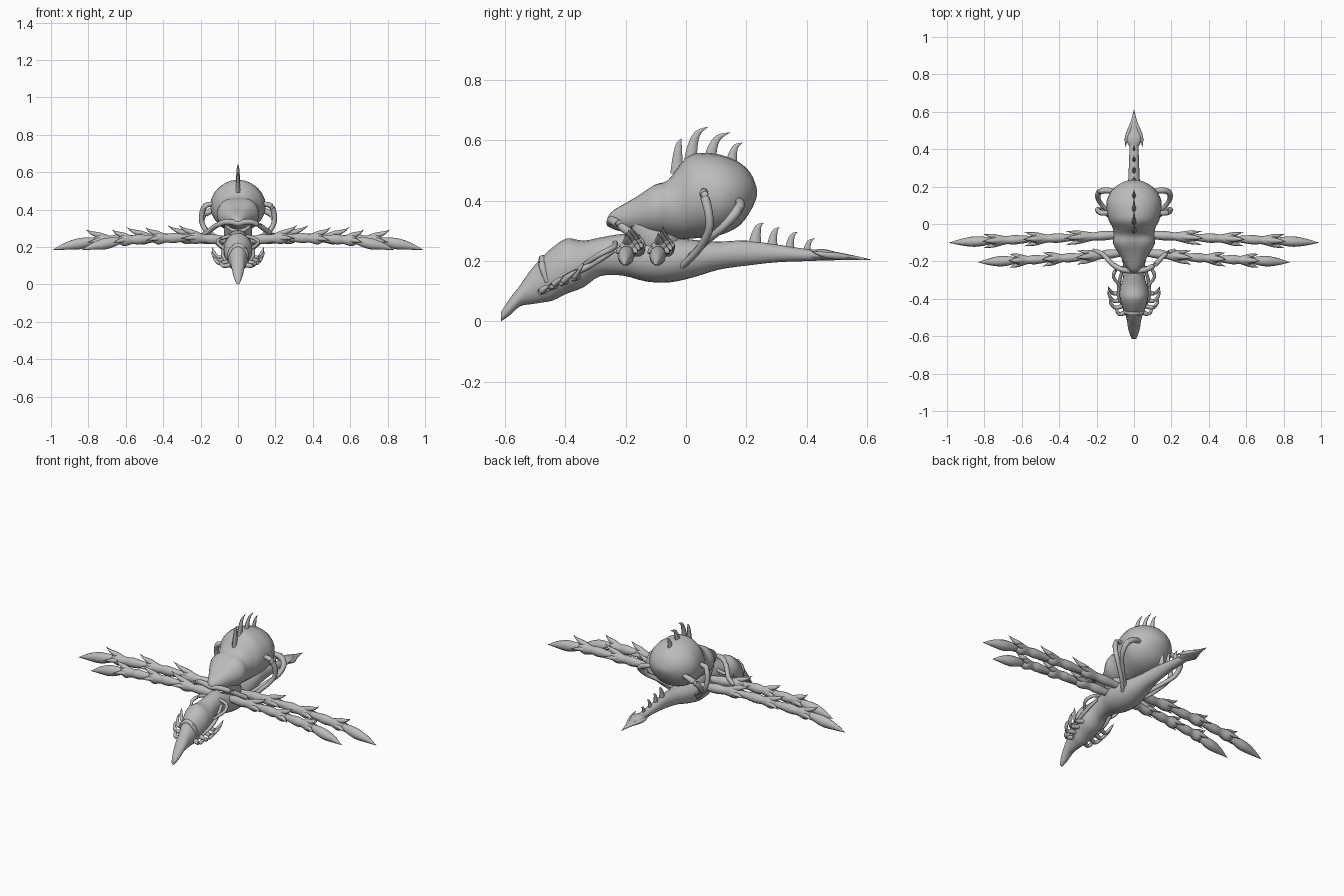
import bpy, bmesh, math
from mathutils import Vector

GREY = bpy.data.materials.new("shell_grey")
GREY.diffuse_color = (0.5, 0.5, 0.5, 1)


def smooth(rows, steps):
    """Catmull-Rom interpolation of equal-length tuples."""
    out = []
    for i in range(len(rows) - 1):
        a, b, c, d = (rows[max(i - 1, 0)], rows[i], rows[i + 1], rows[min(i + 2, len(rows) - 1)])
        for s in range(steps):
            t = s / steps
            out.append(tuple(0.5 * (2 * q + (r - p) * t + (2 * p - 5 * q + 4 * r - w) * t * t
                                    + (3 * q - p - 3 * r + w) * t ** 3)
                             for p, q, r, w in zip(a, b, c, d)))
    return out + [rows[-1]]


def skin(name, rings, angle=50):
    """Join rings of points into one closed surface."""
    bm = bmesh.new()
    vs = [[bm.verts.new(p) for p in ring] for ring in rings]
    n = len(vs[0])
    for a, b in zip(vs, vs[1:]):
        for i in range(n):
            j = (i + 1) % n
            bm.faces.new((a[i], a[j], b[j], b[i]))
    bm.faces.new(vs[0])
    bm.faces.new(vs[-1])
    bmesh.ops.recalc_face_normals(bm, faces=bm.faces)
    me = bpy.data.meshes.new(name)
    bm.to_mesh(me)
    bm.free()
    me.materials.append(GREY)
    ob = bpy.data.objects.new(name, me)
    bpy.context.collection.objects.link(ob)
    bpy.ops.object.select_all(action='DESELECT')
    ob.select_set(True)
    bpy.context.view_layer.objects.active = ob
    bpy.ops.object.shade_smooth_by_angle(angle=math.radians(angle))
    return ob


def loft(name, rows, n=20, steps=3, crease=0):
    """Sections along y: (y, top z, bottom z, half width, crease depth)."""
    rings = []
    for y, top, bot, w, *k in smooth(rows, steps):
        h, m = max((top - bot) / 2, .001), (top + bot) / 2
        notch = k[0] if k else 0
        ring = []
        for i in range(n):
            a = 2 * math.pi * i / n
            dip = notch * max(0, math.sin(a)) ** 10
            ring.append((max(w, .001) * math.cos(a), y, m + h * math.sin(a) - dip))
        rings.append(ring)
    return skin(name, rings)


def tube(name, rows, n=8, steps=4, flat=1.0, angle=50):
    """Round limb through (x, y, z, radius); flat scales the sideways radius."""
    pts = smooth(rows, steps)
    rings = []
    for i, (x, y, z, r) in enumerate(pts):
        d = (Vector(pts[min(i + 1, len(pts) - 1)][:3]) - Vector(pts[max(i - 1, 0)][:3])).normalized()
        ref = Vector((1, 0, 0)) if abs(d.x) < .75 else Vector((0, 1, 0))
        u = (ref - d * ref.dot(d)).normalized()
        v = d.cross(u)
        r = max(r, .0006)
        rings.append([Vector((x, y, z)) + u * (r * flat * math.cos(2 * math.pi * k / n))
                      + v * (r * math.sin(2 * math.pi * k / n)) for k in range(n)])
    return skin(name, rings, angle)


def both(name, rows, **kw):
    """The same limb on the left and the right."""
    for side, s in (("left", -1), ("right", 1)):
        tube(f"{name}_{side}", [(s * x, y, z, r) for x, y, z, r in rows], **kw)


# Long lower body from snout to tail
loft("lower_body", [
    (-.614, .03, .0, .012), (-.585, .075, .02, .024), (-.55, .12, .05, .033),
    (-.515, .17, .057, .038), (-.475, .215, .063, .05), (-.44, .247, .07, .064),
    (-.395, .275, .092, .076), (-.34, .268, .113, .074), (-.285, .278, .15, .058),
    (-.21, .29, .152, .06), (-.13, .285, .132, .08), (-.05, .28, .13, .085),
    (.03, .27, .148, .07), (.11, .265, .172, .05), (.2, .268, .185, .034),
    (.3, .255, .196, .028), (.4, .24, .2, .024), (.5, .23, .203, .016), (.612, .206, .203, .001)])
# Brow ridge over the snout
tube("snout_collar", [(-.05, -.46, .13, .008), (-.04, -.475, .18, .012), (0, -.475, .207, .014),
                      (.04, -.475, .18, .012), (.05, -.46, .13, .008)])

# Raised abdomen with a paired front lobe
loft("abdomen", [
    (-.26, .345, .322, .012, 0), (-.24, .372, .305, .035, .003), (-.17, .42, .29, .075, .012),
    (-.105, .468, .28, .112, .018), (-.06, .478, .275, .108, .01), (-.02, .52, .272, .115, 0),
    (.02, .555, .275, .135, 0), (.08, .558, .28, .147, 0), (.13, .548, .292, .145, 0),
    (.18, .525, .32, .118, 0), (.215, .49, .368, .076, 0), (.232, .45, .405, .034, 0),
    (.236, .432, .424, .004, 0)], n=24)
# Stalk joining abdomen and lower body
tube("waist", [(0, -.16, .33, .07), (0, -.1, .27, .075), (0, -.06, .2, .06)], n=12)

# Curved spines along the back of the abdomen and the tail
SPINES = [(-.03, .49, -.015, .607, .022), (.015, .53, .073, .645, .022), (.08, .535, .148, .627, .021),
          (.15, .52, .188, .593, .019), (.228, .25, .257, .327, .022), (.285, .24, .31, .312, .019),
          (.343, .235, .37, .297, .016), (.4, .23, .428, .275, .013)]
for i, (y, z, ty, tz, r) in enumerate(SPINES):
    dy, dz = ty - y, tz - z
    tube(f"back_spine_{i + 1}", [(0, y, z, r), (0, y + dy * .12, z + dz * .45, r * .75),
                                 (0, y + dy * .42, z + dz * .82, r * .45), (0, ty, tz, 0)], flat=.6)

# Arrow-shaped tail barb
both("tail_barb", [(.005, .56, .212, .004), (.025, .5, .217, .012), (.041, .455, .222, .009),
                   (.045, .41, .235, 0)])
loft("tail_blade", [(.41, .235, .205, .022), (.455, .24, .203, .042), (.51, .227, .203, .03),
                    (.56, .217, .203, .014), (.612, .206, .203, .001)], n=12)


def leg(name, x0, joints, ys, zs):
    """Straight segmented leg; every segment flares into thorns at its joint."""
    xs = [x0] + joints
    for k in range(len(joints)):
        a, b = xs[k], xs[k + 1]
        ya, yb, za, zb = ys[k], ys[k + 1], zs[k], zs[k + 1]

        def at(t, r, up=0, out=0):
            return (a + (b - a) * t, ya + (yb - ya) * t + out, za + (zb - za) * t + up, r)
        last = k == len(joints) - 1
        if last:
            rows = [at(-.05, .014), at(.12, .024), at(.4, .031, .002), at(.7, .02, .004), at(1, 0)]
        else:
            rows = [at(-.05, .017), at(.15, .021), at(.45, .028), at(.65, .024), at(.88, .034), at(1.03, .018)]
        both(f"{name}_segment_{k + 1}", rows, n=10, flat=.9)
        if not last:
            # Thorns above, in front of and behind the joint
            both(f"{name}_top_thorn_{k + 1}", [at(.7, .014, .01), at(.93, .016, .027),
                                               at(1.12, .008, .043), at(1.24, 0, .062)])
            for tag, o in (("front", -1), ("back", 1)):
                both(f"{name}_{tag}_thorn_{k + 1}", [at(.75, .012, 0, o * .012), at(.95, .013, 0, o * .023),
                                                     at(1.2, 0, -.008, o * .037)])


leg("rear_leg", .04, [.31, .54, .76, .99], [-.055, -.072, -.08, -.09, -.1], [.235, .25, .245, .235, .185])
leg("front_leg", .03, [.26, .45, .63, .835], [-.15, -.175, -.187, -.195, -.205],
    [.235, .25, .245, .235, .185])

# Thin arms holding the abdomen
both("outer_arm", [(.12, .06, .43, .012), (.175, .06, .42, .015), (.195, .075, .36, .014), (.18, .075, .3, .013),
                   (.12, .035, .23, .012), (.05, -.03, .17, .01)])
both("rear_arm", [(.09, .17, .4, .012), (.15, .18, .39, .016), (.19, .165, .36, .016), (.185, .12, .31, .013),
                  (.13, .06, .26, .012), (.06, 0, .2, .01)])
both("front_arm", [(.0, -.25, .325, .014), (.06, -.245, .335, .015), (.115, -.215, .315, .014),
                   (.17, -.16, .275, .013), (.22, -.14, .25, .009)])
# Small looping feelers behind the head
both("feeler", [(.04, -.235, .26, .009), (.09, -.24, .245, .01), (.11, -.28, .225, .009),
                (.085, -.32, .2, .008), (.06, -.35, .18, .005)])

# Curved hooks on the sides of the head
HOOKS = [(.06, -.36, .15, .138, -.335, .2), (.055, -.40, .135, .14, -.355, .175),
         (.05, -.435, .12, .132, -.405, .15), (.04, -.47, .105, .1, -.45, .12)]
for i, (x, y, z, tx, ty, tz) in enumerate(HOOKS):
    both(f"head_hook_{i + 1}", [(x, y, z, .013), (x + (tx - x) * .6, y - .012, z - .006, .011),
                                (tx - .008, (y + ty) / 2 - .005, (z + tz) / 2, .008), (tx, ty, tz, 0)])
# Long ribs running back along the head
both("head_rib", [(.045, -.46, .1, .004), (.078, -.4, .145, .009), (.08, -.32, .185, .01), (.06, -.24, .235, .008)])
